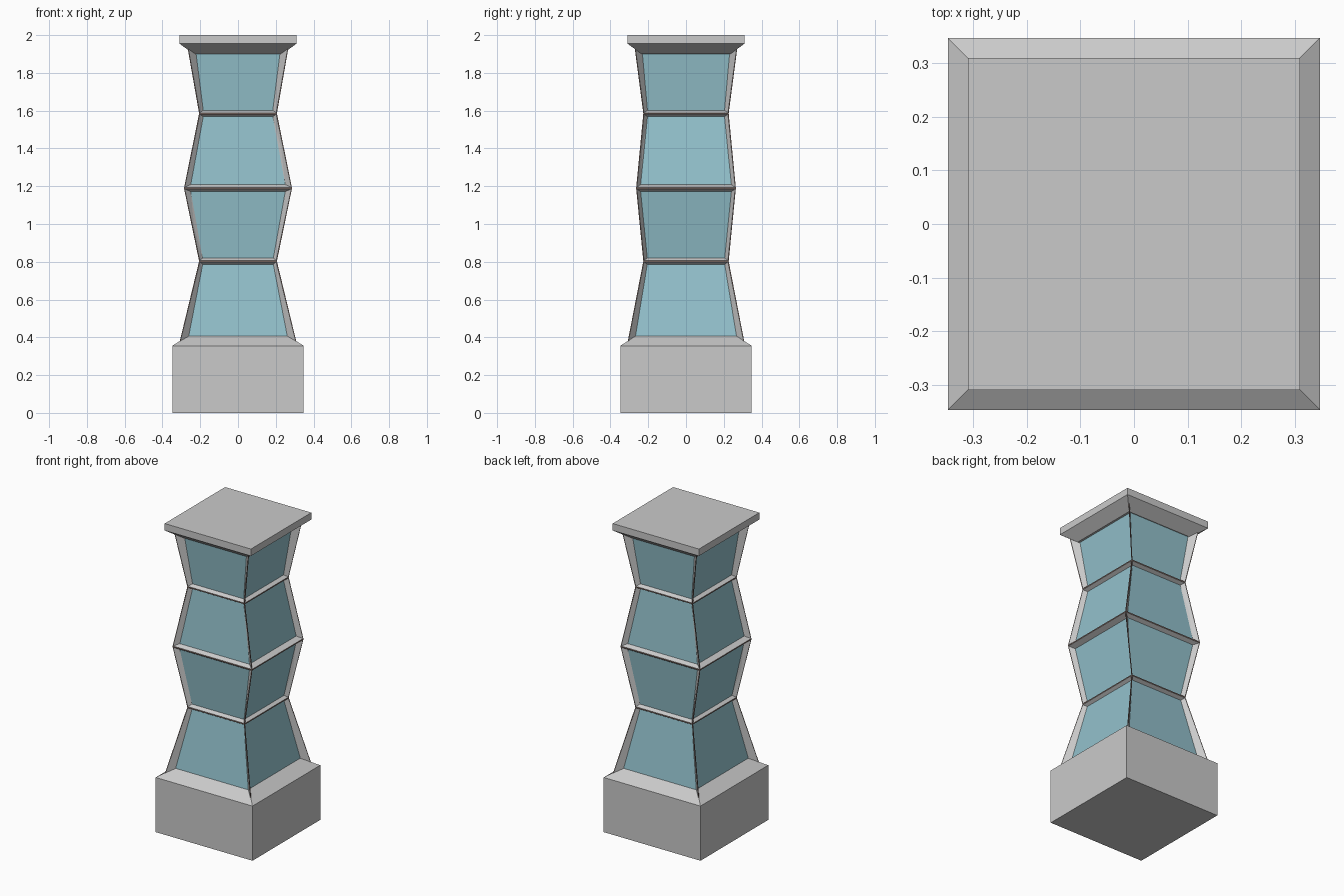
import bpy, bmesh
from mathutils import Vector

cube = bpy.data.objects.get("Cube")
if cube:
    bpy.data.objects.remove(cube)


def material(name, rgb):
    m = bpy.data.materials.new(name)
    m.use_nodes = True
    m.diffuse_color = (*rgb, 1)
    m.node_tree.nodes["Principled BSDF"].inputs["Base Color"].default_value = (*rgb, 1)
    return m


STONE = material("light grey", (0.59, 0.59, 0.59))
GLASS = material("pale blue", (0.29, 0.53, 0.60))
RIM = material("grey brown", (0.24, 0.17, 0.15))

# Corner signs in order around the pillar
CORNERS = [(-1, -1), (1, -1), (1, 1), (-1, 1)]


def finish(name, bm, mats):
    bmesh.ops.remove_doubles(bm, verts=bm.verts, dist=0.0001)
    mesh = bpy.data.meshes.new(name)
    bm.to_mesh(mesh)
    bm.free()
    for m in mats:
        mesh.materials.append(m)
    obj = bpy.data.objects.new(name, mesh)
    bpy.context.collection.objects.link(obj)
    return obj


def section(hx, hy, z):
    return [Vector((sx * hx, sy * hy, z)) for sx, sy in CORNERS]


def add_face(bm, points, index=0):
    face = bm.faces.new([bm.verts.new(p) for p in points])
    face.material_index = index


def square_stack(name, profile):
    """Closed square block from (half width, height) pairs."""
    bm = bmesh.new()
    rings = [section(h, h, z) for h, z in profile]
    for low, high in zip(rings, rings[1:]):
        for i in range(4):
            j = (i + 1) % 4
            add_face(bm, (low[i], low[j], high[j], high[i]))
    add_face(bm, rings[0][::-1])
    add_face(bm, rings[-1])
    return finish(name, bm, [STONE])


# Plinth and cap with sloped edges
square_stack("plinth", [(0.348, 0), (0.348, 0.355), (0.265, 0.408)])
square_stack("cap", [(0.235, 1.90), (0.31, 1.955), (0.31, 2.0)])

# Shaft levels: height, frame half widths, glass half widths, ring half height
LEVELS = [
    (0.36, 0.313, 0.312, 0.270, 0.275, 0.0),
    (0.803, 0.206, 0.226, 0.187, 0.205, 0.017),
    (1.19, 0.286, 0.264, 0.250, 0.240, 0.019),
    (1.585, 0.206, 0.226, 0.184, 0.204, 0.017),
    (1.95, 0.270, 0.274, 0.228, 0.235, 0.0),
]
RIM_WIDTH = 0.004

frame = bmesh.new()
glass = bmesh.new()
for a, b in zip(LEVELS, LEVELS[1:]):
    low, high = section(a[1], a[2], a[0]), section(b[1], b[2], b[0])
    glass_low = section(a[3], a[4], a[0] + a[5])
    glass_high = section(b[3], b[4], b[0] - b[5])
    for i in range(4):
        j = (i + 1) % 4
        outer = [low[i], low[j], high[j], high[i]]
        pane = [glass_low[i], glass_low[j], glass_high[j], glass_high[i]]
        # Thin rim inset along the plane of the bay
        across = (low[j] - low[i]).normalized() * RIM_WIDTH
        up = ((high[i] + high[j]) - (low[i] + low[j])).normalized() * RIM_WIDTH
        inner = [outer[0] + across + up, outer[1] - across + up,
                 outer[2] - across - up, outer[3] + across - up]
        for k in range(4):
            n = (k + 1) % 4
            add_face(frame, (outer[k], outer[n], inner[n], inner[k]), 1)
            add_face(frame, (inner[k], inner[n], pane[n], pane[k]))
        add_face(glass, pane)

finish("shaft_frame", frame, [STONE, RIM])
finish("glass_panes", glass, [GLASS])
